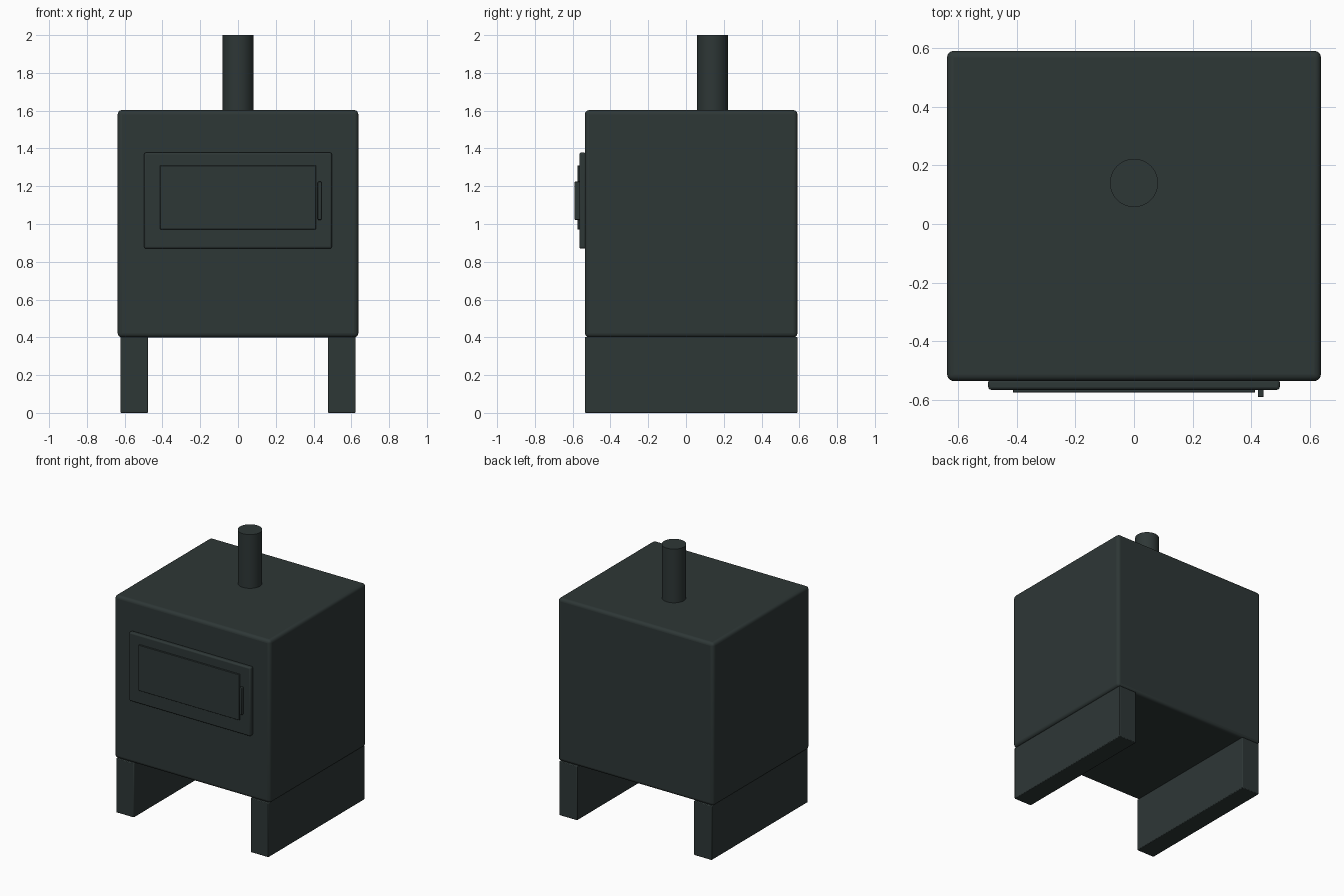
import bpy
import math

if "Cube" in bpy.data.objects:
    bpy.data.objects.remove(bpy.data.objects["Cube"])

iron = bpy.data.materials.new("dark_iron")
iron.diffuse_color = (0.027, 0.038, 0.037, 1)
iron.use_nodes = True
iron.node_tree.nodes["Principled BSDF"].inputs["Base Color"].default_value = iron.diffuse_color


def finish(obj, name, bevel, segments):
    """Name the part, colour it and round its edges."""
    obj.name = name
    obj.data.materials.append(iron)
    if bevel:
        mod = obj.modifiers.new("rounded_edges", "BEVEL")
        mod.width = bevel
        mod.segments = segments
        mod.limit_method = "ANGLE"
    bpy.ops.object.shade_smooth_by_angle(angle=math.radians(35))


def box(name, x, y, z, bevel=0.0, segments=3):
    """Box given by its (min, max) range on each axis."""
    bpy.ops.mesh.primitive_cube_add(size=1)
    obj = bpy.context.object
    for v in obj.data.vertices:
        v.co = [(r[0] + r[1]) / 2 + c * (r[1] - r[0]) for r, c in zip((x, y, z), v.co)]
    finish(obj, name, bevel, segments)
    return obj


# Firebox
box("firebox", (-0.637, 0.637), (-0.535, 0.59), (0.4, 1.603), 0.022, 4)

# Full-depth slab legs
for side, label in ((-1, "left"), (1, "right")):
    xs = sorted((side * 0.477, side * 0.623))
    box(label + "_leg", xs, (-0.535, 0.59), (0.0, 0.402), 0.005, 2)

# Door frame, window pane and handle
box("door", (-0.497, 0.497), (-0.565, -0.53), (0.87, 1.378), 0.01, 3)
box("window_pane", (-0.413, 0.413), (-0.575, -0.56), (0.972, 1.31), 0.002, 1)
box("door_handle", (0.422, 0.442), (-0.59, -0.56), (1.022, 1.224), 0.004, 2)

# Flue pipe
bpy.ops.mesh.primitive_cylinder_add(vertices=48, radius=0.082, depth=0.42,
                                    location=(0, 0.14, 1.79))
finish(bpy.context.object, "flue_pipe", 0, 0)
